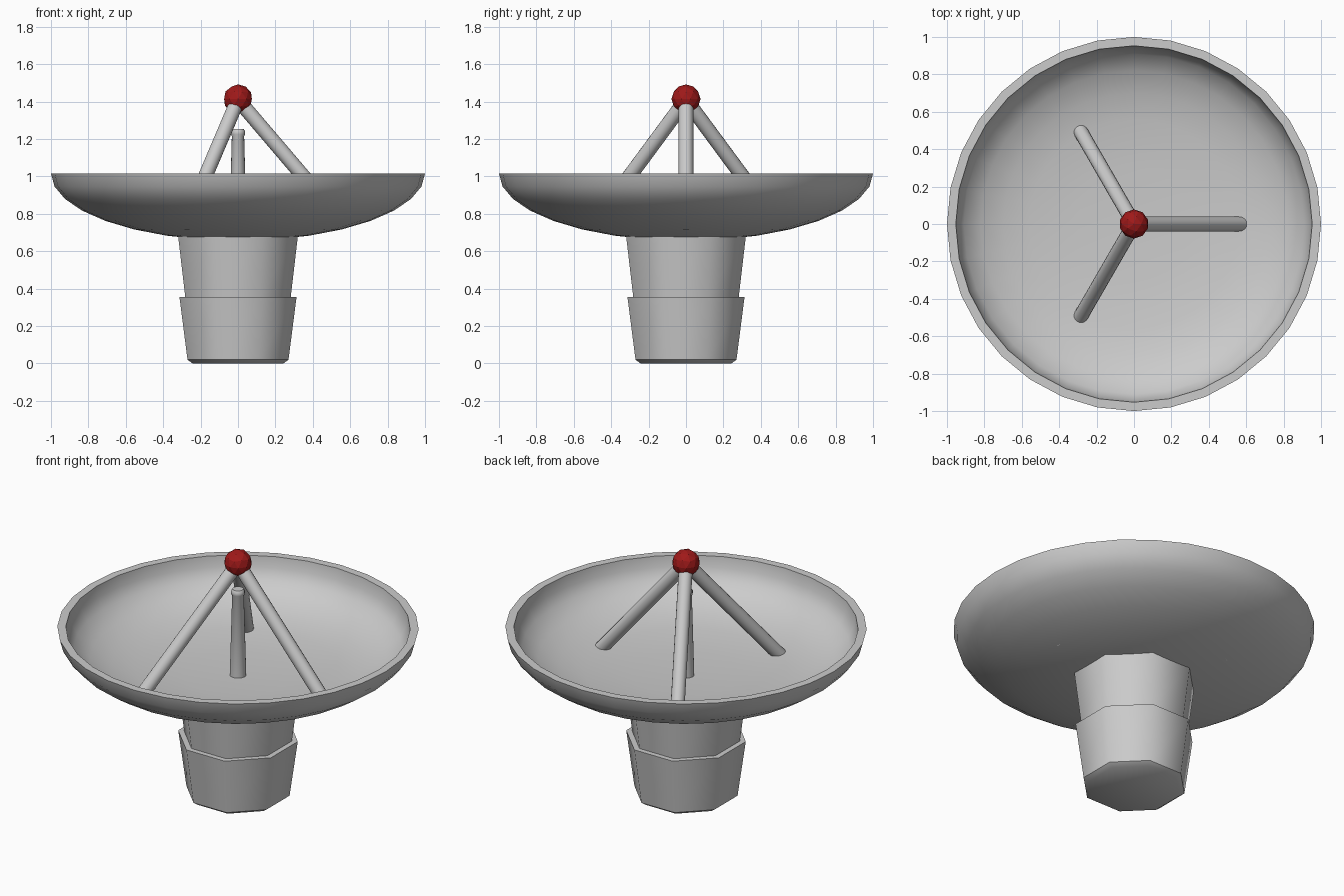
import bpy, bmesh
from math import sin, cos, pi, radians
from mathutils import Vector

if "Cube" in bpy.data.objects:
    bpy.data.objects.remove(bpy.data.objects["Cube"])


def finish(name, bm, angle=46):
    bmesh.ops.recalc_face_normals(bm, faces=bm.faces[:])
    mesh = bpy.data.meshes.new(name)
    bm.to_mesh(mesh)
    bm.free()
    ob = bpy.data.objects.new(name, mesh)
    bpy.context.collection.objects.link(ob)
    if angle:
        bpy.ops.object.select_all(action='DESELECT')
        ob.select_set(True)
        bpy.context.view_layer.objects.active = ob
        bpy.ops.object.shade_smooth_by_angle(angle=radians(angle))
    return ob


def lathe(name, profile, sides, turn=0.0):
    """Revolve (radius, z) points about z; radius 0 becomes a pole."""
    bm = bmesh.new()
    rings = []
    for r, z in profile:
        n = 1 if r == 0 else sides
        rings.append([bm.verts.new((r * cos(turn + 2 * pi * i / sides),
                                    r * sin(turn + 2 * pi * i / sides), z))
                      for i in range(n)])
    for a, b in zip(rings, rings[1:]):
        for i in range(sides):
            j = (i + 1) % sides
            quad = [a[i % len(a)], a[j % len(a)], b[j % len(b)], b[i % len(b)]]
            bm.faces.new(list(dict.fromkeys(quad)))
    return finish(name, bm)


# Dish: half-ellipsoid outside, flatter bowl inside, flat rim
RIM, DEPTH = 1.016, 0.36
outer = [(sin(k * pi / 16), RIM - DEPTH * cos(k * pi / 16)) for k in range(9)]
outer[0] = (0, RIM - DEPTH)
inner = [(0.953, RIM), (0.945, 0.95), (0.91, 0.885), (0.82, 0.823),
         (0.70, 0.78), (0.56, 0.752), (0.3, 0.735), (0, 0.728)]
lathe("dish", outer + inner, 32)

# Octagonal pedestal with flats facing front: chamfered base, ledge, upper neck
k = 1 / cos(pi / 8)
pillar = [(0, 0), (0.243, 0), (0.27, 0.02), (0.313, 0.355),
          (0.282, 0.355), (0.32, 0.68)]
lathe("pedestal", [(r * k, z) for r, z in pillar] + [(0, 0.68)], 8, pi / 8)

# Central feed horn
lathe("feed_post", [(0, 0.70), (0.047, 0.70), (0.033, 1.215), (0.038, 1.225),
                    (0.038, 1.242), (0.03, 1.254), (0, 1.254)], 16)

# Three struts leaning in to the receiver
for n in range(3):
    a = n * 2 * pi / 3
    low = Vector((0.573 * cos(a), 0.573 * sin(a), 0.738))
    axis = Vector((0, 0, 1.41)) - low
    bm = bmesh.new()
    bmesh.ops.create_cone(bm, cap_ends=True, segments=16, radius1=0.039,
                          radius2=0.039, depth=axis.length)
    strut = finish(f"strut_{n + 1}", bm)
    strut.location = low + axis / 2
    strut.rotation_mode = 'QUATERNION'
    strut.rotation_quaternion = axis.to_track_quat('Z', 'Y')

# Faceted red receiver ball
bm = bmesh.new()
bmesh.ops.create_icosphere(bm, subdivisions=2, radius=0.078)
ball = finish("receiver_ball", bm, None)
ball.location.z = 1.414
red = bpy.data.materials.new("dark_red")
red.diffuse_color = (0.35, 0.01, 0.01, 1)
red.use_nodes = True
red.node_tree.nodes["Principled BSDF"].inputs["Base Color"].default_value = red.diffuse_color
ball.data.materials.append(red)
